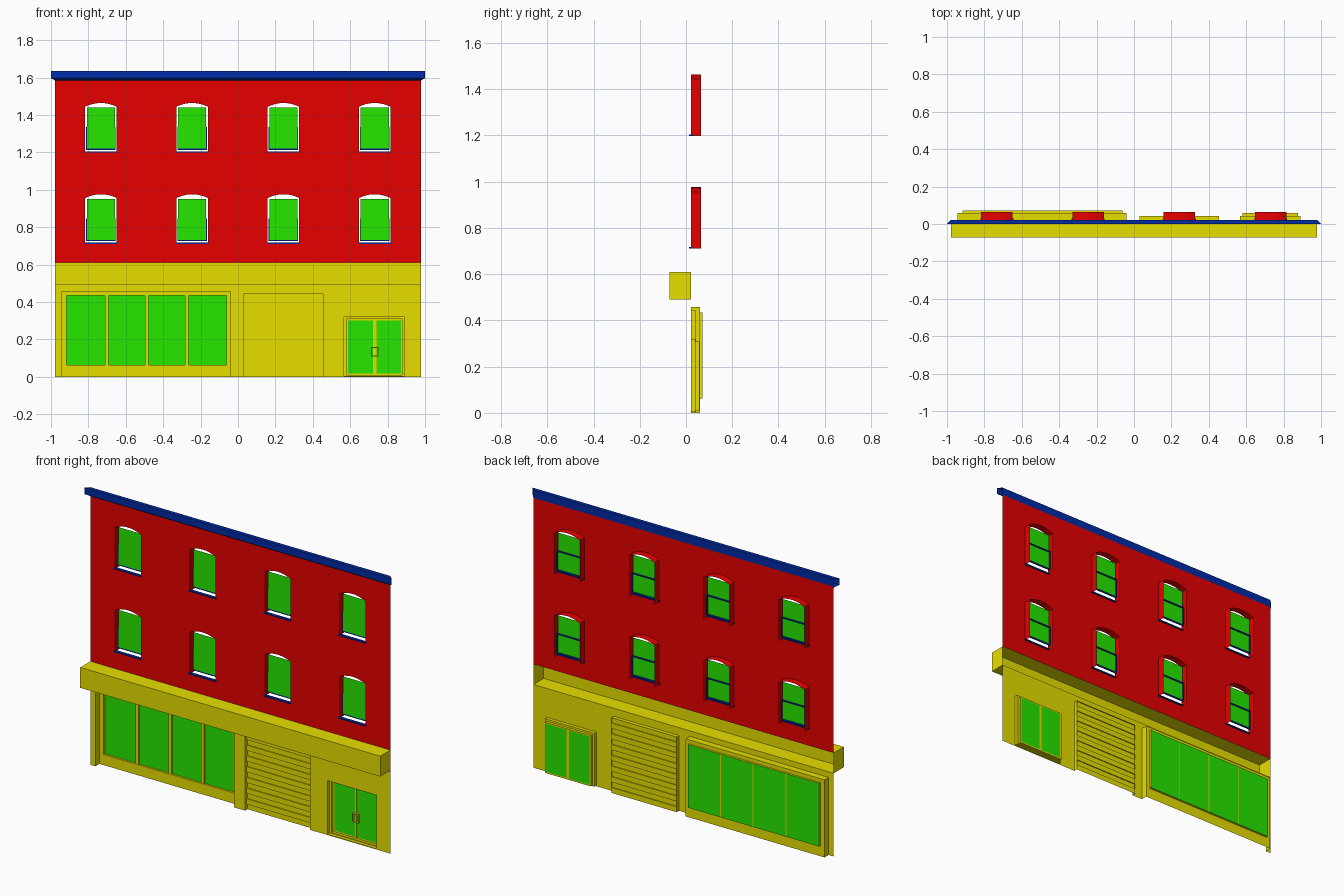
import bpy, bmesh

cube = bpy.data.objects.get("Cube")
if cube:
    bpy.data.objects.remove(cube, do_unlink=True)


def material(name, r, g, b):
    m = bpy.data.materials.new(name)
    m.use_nodes = True
    m.diffuse_color = (r, g, b, 1)
    m.node_tree.nodes["Principled BSDF"].inputs["Base Color"].default_value = (r, g, b, 1)
    return m


red = material("red_brick", 0.8, 0, 0)
yellow = material("yellow_paint", 0.8, 0.74, 0)
green = material("green_glass", 0.02, 0.8, 0)
blue = material("blue_trim", 0, 0.025, 0.38)


def finish(name, bm, mat):
    mesh = bpy.data.meshes.new(name)
    bm.to_mesh(mesh)
    bm.free()
    mesh.materials.append(mat)
    obj = bpy.data.objects.new(name, mesh)
    bpy.context.collection.objects.link(obj)
    return obj


def rect(x0, x1, z0, z1):
    return [(x0, z0), (x1, z0), (x1, z1), (x0, z1)]


def sheet(name, y, mat, outline, holes=()):
    """Flat upright panel with holes, facing the front."""
    bm = bmesh.new()
    for loop in [outline, *holes]:
        vs = [bm.verts.new((x, y, z)) for x, z in loop]
        for a, b in zip(vs, vs[1:] + vs[:1]):
            bm.edges.new((a, b))
    bmesh.ops.triangle_fill(bm, edges=bm.edges[:], use_beauty=True, normal=(0, -1, 0))
    bm.normal_update()
    bmesh.ops.reverse_faces(bm, faces=[f for f in bm.faces if f.normal.y > 0])
    return finish(name, bm, mat)


def reveal(name, y0, y1, mat, path, closed=True):
    """Walls of a recess following a path from y0 back to y1."""
    bm = bmesh.new()
    front = [bm.verts.new((x, y0, z)) for x, z in path]
    back = [bm.verts.new((x, y1, z)) for x, z in path]
    for i in range(len(path) if closed else len(path) - 1):
        j = (i + 1) % len(path)
        bm.faces.new((front[i], back[i], back[j], front[j]))
    return finish(name, bm, mat)


def sweep(name, mat, profile, end):
    """Profile of (y, z) run along x; end(y) gives the half length."""
    bm = bmesh.new()
    left = [bm.verts.new((-end(y), y, z)) for y, z in profile]
    right = [bm.verts.new((end(y), y, z)) for y, z in profile]
    for i in range(len(profile) - 1):
        bm.faces.new((left[i], left[i + 1], right[i + 1], right[i]))
    return finish(name, bm, mat)


def box(name, mat, x0, x1, y0, y1, z0, z1):
    bm = bmesh.new()
    bmesh.ops.create_cube(bm, size=1)
    for v in bm.verts:
        v.co.x = x1 if v.co.x > 0 else x0
        v.co.y = y1 if v.co.y > 0 else y0
        v.co.z = z1 if v.co.z > 0 else z0
    return finish(name, bm, mat)


WALL = 0.022   # y of the wall face
HALF = 0.978   # half width of the wall

# Upper wall with arched window openings
W, SIDE, RISE = 0.084, 0.246, 0.02
arch = [(W, 0)]
for i in range(11):
    t = 1 - i / 5
    arch.append((W * t, SIDE + RISE * (1 - t * t)))
arch.append((-W, 0))
spots = [(x, z) for z in (0.71, 1.198) for x in (-0.733, -0.245, 0.243, 0.731)]
openings = [[(x + px, z + pz) for px, pz in arch] for x, z in spots]
sheet("upper_wall", WALL, red, rect(-HALF, HALF, 0.61, 1.59), openings)

# One window, its pane held clear of the reveal, with a lower sash behind it;
# then linked copies in every opening
sash = rect(-0.079, 0.079, 0.015, 0.137)
sash_hole = rect(-0.073, 0.073, 0.024, 0.13)
parts = [
    reveal("window_reveal", WALL, 0.065, red, arch, closed=False),
    sheet("window_glass", 0.041, green, rect(-0.075, 0.075, 0.022, 0.241)),
    sheet("lower_sash_front", 0.042, blue, sash, [sash_hole]),
    sheet("lower_sash_back", 0.048, blue, sash, [sash_hole]),
    reveal("lower_sash_outer_edge", 0.042, 0.048, blue, sash),
    reveal("lower_sash_inner_edge", 0.042, 0.048, blue, sash_hole),
    box("window_sill", blue, -0.088, 0.088, 0.014, 0.03, 0, 0.007),
]
for i, (x, z) in enumerate(spots):
    for part in parts:
        obj = part
        if i:
            obj = part.copy()
            bpy.context.collection.objects.link(obj)
        obj.location = (x, 0, z)

# Cornice with mitred ends
sweep("cornice", blue,
      [(WALL, 1.583), (0.014, 1.589), (0, 1.597), (0, 1.636), (WALL, 1.636), (WALL, 1.59)],
      lambda y: HALF + WALL - y)

# Fascia box, open at the back
sweep("sign_fascia", yellow,
      [(WALL, 0.49), (-0.072, 0.49), (-0.072, 0.61), (WALL, 0.61)], lambda y: HALF)
for name, x in (("fascia_end_left", HALF), ("fascia_end_right", -HALF)):
    reveal(name, -0.072, WALL, yellow, [(x, 0.49), (x, 0.61)], closed=False)

# Ground floor wall with notches for the shop window and shutter
shop = [(-0.945, 0), (-0.945, 0.457), (-0.04, 0.457), (-0.04, 0)]
bay = [(0.03, 0), (0.03, 0.443), (0.455, 0.443), (0.455, 0)]
door = rect(0.567, 0.889, 0.005, 0.32)
sheet("ground_wall", WALL, yellow,
      [(-HALF, 0), *shop, *bay, (HALF, 0), (HALF, 0.49), (-HALF, 0.49)], [door])

# Shop window in its recess, panes split behind the mullions
shop_hole = rect(-0.918, -0.062, 0.062, 0.434)
reveal("shop_recess", WALL, 0.06, yellow, shop, closed=False)
sheet("shop_panel", 0.06, yellow, shop, [shop_hole])
reveal("shop_window_reveal", 0.06, 0.072, yellow, shop_hole)
mullions = [-0.702, -0.488, -0.274]
for x in mullions:
    box("shop_mullion", yellow, x - 0.01, x + 0.01, 0.062, 0.071, 0.062, 0.434)
edges = [-0.921, *mullions, -0.059]
for a, b in zip(edges, edges[1:]):
    sheet("shop_glass", 0.072, green, rect(a + 0.003, b - 0.003, 0.062, 0.434))

# Roller shutter with slats alternating in depth
reveal("shutter_recess", WALL, 0.044, yellow, bay, closed=False)
slats = 14
pitch = 0.443 / slats
profile = []
for i in range(slats):
    y = 0.038 if i % 2 else 0.044
    profile += [(y, i * pitch), (y, (i + 1) * pitch)]
shutter = sweep("roller_shutter", yellow, profile, lambda y: 0.2125)
shutter.location.x = 0.2425

# Double door
leaf = rect(0.58, 0.877, 0.01, 0.308)
panes = [rect(0.589, 0.723, 0.018, 0.301), rect(0.74, 0.872, 0.018, 0.301)]
reveal("door_recess", WALL, 0.042, yellow, door)
sheet("door_frame", 0.042, yellow, door, [leaf])
reveal("door_reveal", 0.042, 0.058, yellow, leaf)
sheet("door_leaves", 0.058, yellow, leaf, panes)
for pane in panes:
    sheet("door_glass", 0.058, green, pane)
box("door_meeting_stile", yellow, 0.728, 0.735, 0.054, 0.058, 0.01, 0.308)

# Square pull handle across both leaves
grip = rect(0.711, 0.752, 0.108, 0.16)
grip_hole = rect(0.717, 0.746, 0.114, 0.154)
sheet("door_handle", 0.044, yellow, grip, [grip_hole])
reveal("door_handle_outer_edge", 0.044, 0.058, yellow, grip)
reveal("door_handle_inner_edge", 0.044, 0.058, yellow, grip_hole)
